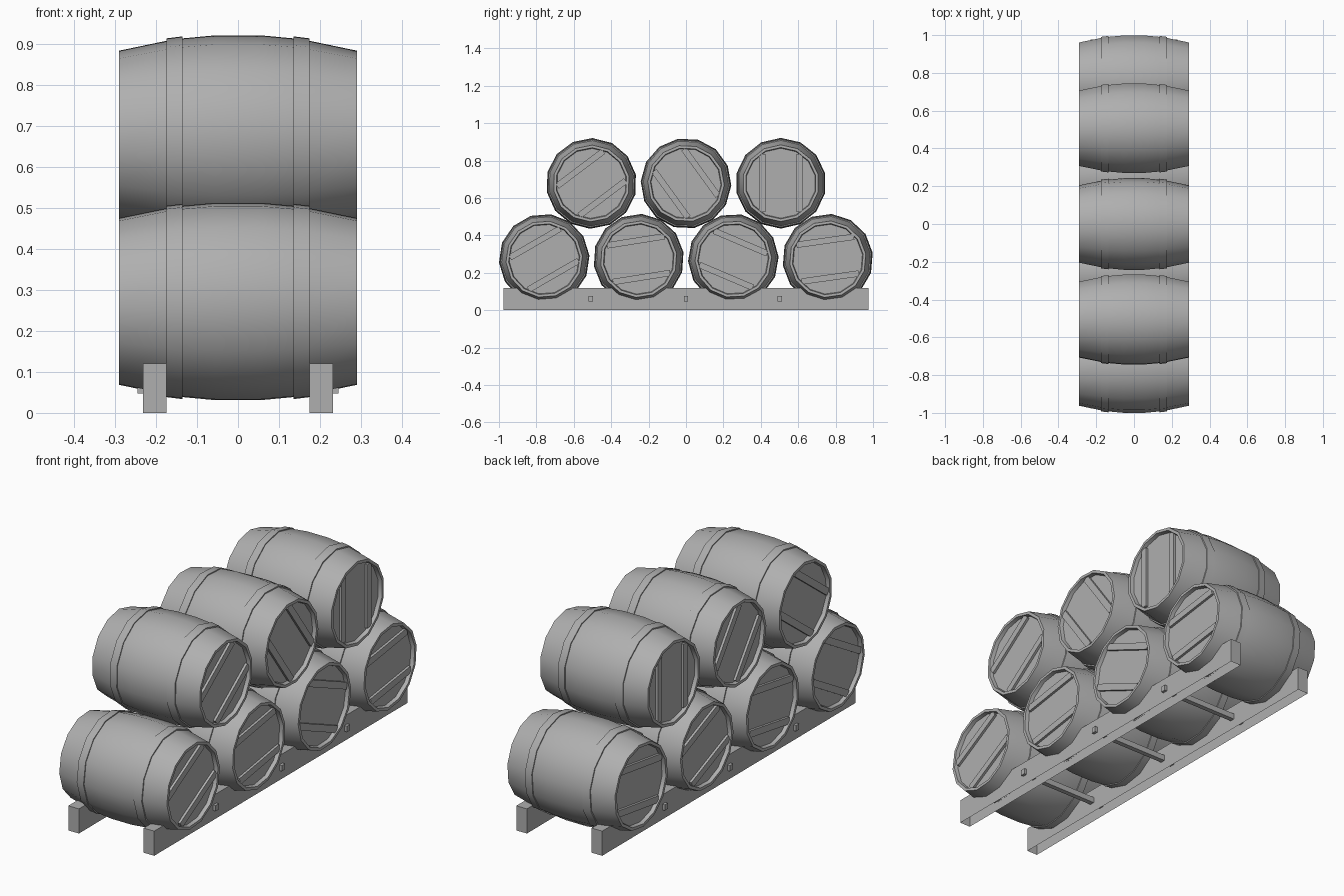
import bpy, bmesh
from math import radians, cos, sin, pi

if "Cube" in bpy.data.objects:
    bpy.data.objects.remove(bpy.data.objects["Cube"])

SIDES = 14
grey = bpy.data.materials.new("dark_grey")
grey.diffuse_color = (0.43, 0.43, 0.43, 1)
grey.use_nodes = True
grey.node_tree.nodes["Principled BSDF"].inputs["Base Color"].default_value = grey.diffuse_color


def finish(bm, name, smooth):
    bmesh.ops.recalc_face_normals(bm, faces=bm.faces)
    mesh = bpy.data.meshes.new(name)
    bm.to_mesh(mesh)
    bm.free()
    mesh.materials.append(grey)
    if smooth:
        for p in mesh.polygons:
            p.use_smooth = True
        mesh.set_sharp_from_angle(angle=radians(30))
    return mesh


def lathe(name, profile, loop=False):
    """Revolve (x, radius) points about the x axis; open ends are capped."""
    bm = bmesh.new()
    rings = [[bm.verts.new((x, r * cos(2 * pi * i / SIDES), r * sin(2 * pi * i / SIDES)))
              for i in range(SIDES)] for x, r in profile]
    pairs = list(zip(rings, rings[1:]))
    if loop:
        pairs.append((rings[-1], rings[0]))
    else:
        bm.faces.new(rings[0])
        bm.faces.new(rings[-1])
    for a, b in pairs:
        for i in range(SIDES):
            j = (i + 1) % SIDES
            bm.faces.new((a[i], a[j], b[j], b[i]))
    return finish(bm, name, True)


def boxes(name, items, open_bottom=False):
    """One mesh made of boxes given as (centre, size)."""
    bm = bmesh.new()
    for c, s in items:
        for v in bmesh.ops.create_cube(bm, size=1)["verts"]:
            v.co = [c[k] + v.co[k] * s[k] for k in range(3)]
    if open_bottom:
        bm.normal_update()
        bmesh.ops.delete(bm, geom=[f for f in bm.faces if f.normal.z < -0.5],
                         context="FACES_ONLY")
    return finish(bm, name, False)


def place(name, mesh, loc=(0, 0, 0), roll=0):
    ob = bpy.data.objects.new(name, mesh)
    ob.location = loc
    ob.rotation_euler.x = radians(roll)
    bpy.context.collection.objects.link(ob)
    return ob


# barrel staves: recessed head, rim, bulging side (mirrored to the other end)
half = [(0.272, 0.187), (0.29, 0.191), (0.29, 0.205), (0.175, 0.229),
        (0.135, 0.235), (0.055, 0.2425)]
body = lathe("barrel_body", half + [(-x, r) for x, r in reversed(half)])

# hoops, one near each end
hoops = [lathe("hoop", [(s * 0.175, 0.224), (s * 0.175, 0.235),
                        (s * 0.135, 0.240), (s * 0.135, 0.228)], True) for s in (-1, 1)]

# two raised battens on each head
battens = boxes("head_battens", [((sx * 0.273, 0, so * 0.099), (0.022, 0.31, 0.033))
                                 for sx in (-1, 1) for so in (-1, 1)])

# stacked barrels: y, z, roll angle
stack = [(-0.758, 0.273, 30), (-0.253, 0.273, 9), (0.253, 0.273, -23), (0.758, 0.273, 8),
         (-0.506, 0.678, 37), (0.0, 0.678, -54), (0.507, 0.679, 90)]
for n, (y, z, roll) in enumerate(stack, 1):
    place(f"barrel_body_{n}", body, (0, y, z), roll)
    for k, h in enumerate(hoops, 1):
        place(f"barrel_hoop_{n}_{k}", h, (0, y, z), roll)
    place(f"head_battens_{n}", battens, (0, y, z), roll)

# rack: two long rails, hollow underneath, and three through rods
for side, s in (("left", -1), ("right", 1)):
    place(f"rail_{side}", boxes("rail", [((s * 0.203, 0, 0.06), (0.057, 1.952, 0.12))], True))
rod = boxes("cross_rod", [((0, 0, 0), (0.49, 0.024, 0.028))])
for n, y in enumerate((-0.510, 0, 0.501), 1):
    place(f"cross_rod_{n}", rod, (0, y, 0.061))
